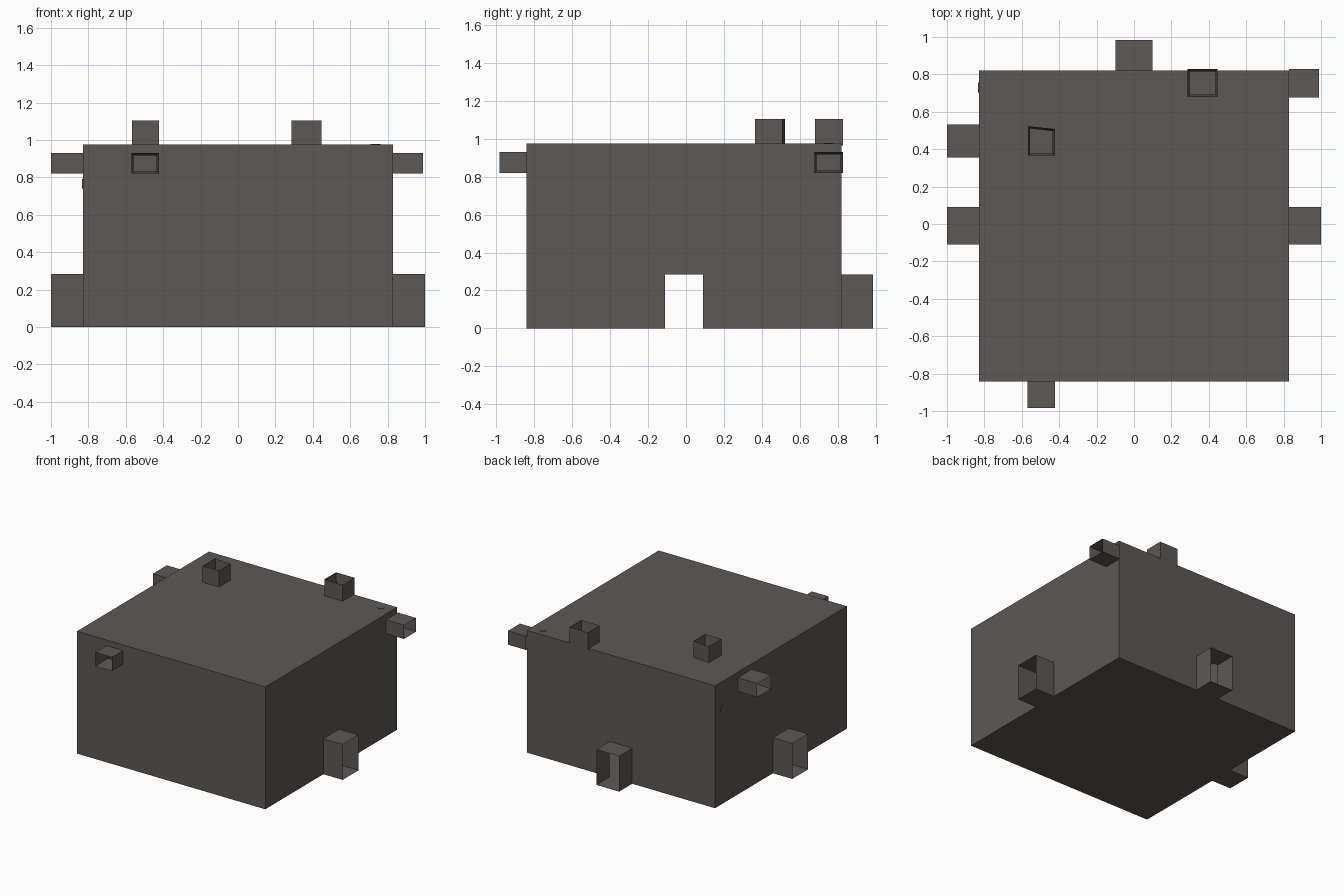
import bpy, bmesh, math
from mathutils import Vector

if "Cube" in bpy.data.objects:
    bpy.data.objects.remove(bpy.data.objects["Cube"])

stone = bpy.data.materials.new("dark warm grey")
stone.diffuse_color = (0.108, 0.098, 0.093, 1)
stone.use_nodes = True
stone.node_tree.nodes["Principled BSDF"].inputs["Base Color"].default_value = stone.diffuse_color

LO = (-0.83, -0.842, 0.0)
HI = (0.83, 0.82, 0.975)
TAPER = 0.012


def finish(name, bm):
    me = bpy.data.meshes.new(name)
    bm.to_mesh(me)
    bm.free()
    me.materials.append(stone)
    ob = bpy.data.objects.new(name, me)
    bpy.context.collection.objects.link(ob)
    return ob


def point(axis, depth, u, v):
    """Place in-plane coordinates u, v at a depth along an axis."""
    p = [u, v]
    p.insert(axis, depth)
    return Vector(p)


def wall(name, axis, side, holes):
    """Flat wall sheet with rectangular openings (u0, u1, v0, v1)."""
    i, j = [k for k in range(3) if k != axis]
    depth = HI[axis] if side > 0 else LO[axis]
    us = sorted({LO[i], HI[i]} | {h[k] for h in holes for k in (0, 1)})
    vs = sorted({LO[j], HI[j]} | {h[k] for h in holes for k in (2, 3)})
    bm = bmesh.new()
    for u0, u1 in zip(us, us[1:]):
        for v0, v1 in zip(vs, vs[1:]):
            cu, cv = (u0 + u1) / 2, (v0 + v1) / 2
            if any(h[0] < cu < h[1] and h[2] < cv < h[3] for h in holes):
                continue
            f = bm.faces.new([bm.verts.new(point(axis, depth, u, v)) for u, v in
                              ((u0, v0), (u1, v0), (u1, v1), (u0, v1))])
            f.normal_update()
            if f.normal[axis] * side < 0:
                f.normal_flip()
    bmesh.ops.remove_doubles(bm, verts=bm.verts, dist=1e-4)
    finish(name, bm)


def duct(name, axis, side, rect, end, vent, skew=0.0):
    """Open square tube; vents get an inner sleeve narrowing to the wall."""
    u0, u1, v0, v1 = rect
    base = HI[axis] if side > 0 else LO[axis]
    start = base - side * (0.01 if vent and axis == 2 else 0)
    t = TAPER
    outer = [(u0, v0), (u1, v0), (u1, v1 - skew), (u0, v1)]
    inner = [(u0 + t, v0 + t), (u1 - t, v0 + t),
             (u1 - t, v1 - t - skew), (u0 + t, v1 - t)]
    bm = bmesh.new()
    tip = [bm.verts.new(point(axis, end, *c)) for c in outer]
    rings = [[bm.verts.new(point(axis, start, *c)) for c in outer]]
    if vent:
        rings.append([bm.verts.new(point(axis, base, *c)) for c in inner])
    for ring in rings:
        for k in range(4):
            n = (k + 1) % 4
            bm.faces.new((ring[k], ring[n], tip[n], tip[k]))
    bmesh.ops.recalc_face_normals(bm, faces=bm.faces)
    finish(name, bm)


# name, axis, side, opening rectangle, outer end, is vent, skew
ducts = [
    ("left_doorway", 0, -1, (-0.11, 0.09, 0.0, 0.283), -1.0, False, 0),
    ("right_doorway", 0, 1, (-0.11, 0.09, 0.0, 0.283), 1.0, False, 0),
    ("back_doorway", 1, 1, (-0.1, 0.1, 0.0, 0.283), 0.985, False, 0),
    ("left_vent", 0, -1, (0.355, 0.532, 0.82, 0.93), -1.0, True, 0),
    ("right_vent", 0, 1, (0.677, 0.828, 0.82, 0.93), 0.99, True, 0),
    ("front_vent", 1, -1, (-0.57, -0.423, 0.82, 0.93), -0.983, True, 0),
    ("roof_vent_left", 2, 1, (-0.567, -0.423, 0.365, 0.523), 1.105, True, 0.015),
    ("roof_vent_right", 2, 1, (0.285, 0.447, 0.68, 0.828), 1.105, True, 0),
]
openings = {}
for name, axis, side, r, end, vent, skew in ducts:
    duct(name, axis, side, r, end, vent, skew)
    t = TAPER if vent else 0
    openings.setdefault((axis, side), []).append(
        (r[0] + t, r[1] - t, r[2] + t, r[3] - t))

# hollow room shell
for name, axis, side in (("left_wall", 0, -1), ("right_wall", 0, 1),
                         ("front_wall", 1, -1), ("back_wall", 1, 1),
                         ("floor", 2, -1), ("roof", 2, 1)):
    wall(name, axis, side, openings.get((axis, side), []))

# small round fixings poking through the roof and left wall
for name, loc, axis in (("roof_fixing", (0.735, 0.75, 0.975), 2),
                        ("left_wall_fixing", (-0.83, 0.73, 0.765), 0)):
    bm = bmesh.new()
    bmesh.ops.create_cone(bm, cap_ends=True, segments=12, radius1=0.026,
                          radius2=0.026, depth=0.008)
    ob = finish(name, bm)
    ob.location = loc
    if axis == 0:
        ob.rotation_euler = (0, math.pi / 2, 0)
